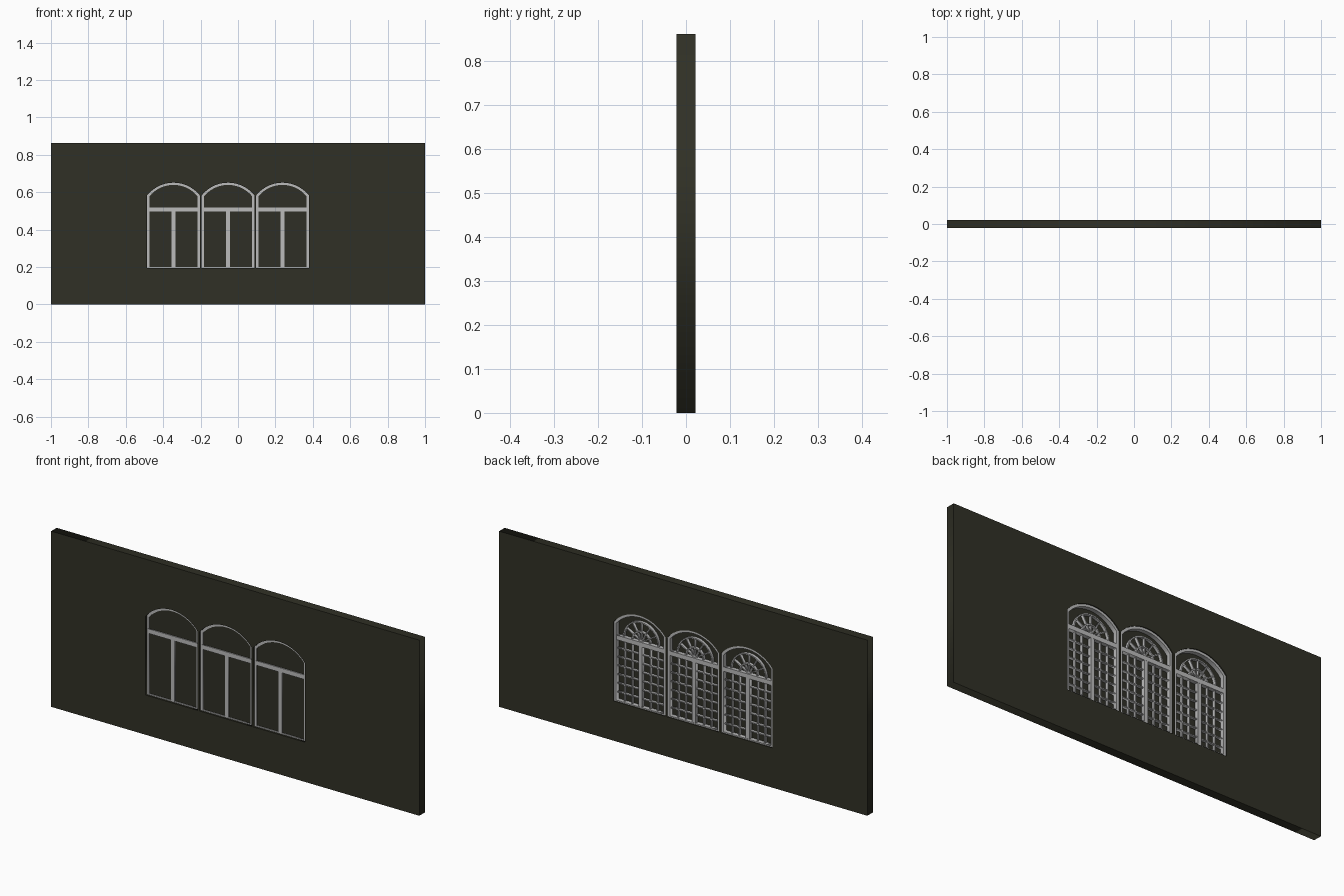
import bpy, math
from mathutils import Matrix

if "Cube" in bpy.data.objects:
    bpy.data.objects.remove(bpy.data.objects["Cube"])


def material(name, rgb):
    m = bpy.data.materials.new(name)
    m.diffuse_color = (*rgb, 1)
    m.use_nodes = True
    m.node_tree.nodes["Principled BSDF"].inputs["Base Color"].default_value = m.diffuse_color
    return m


WALL = material("dark_olive_wall", (0.030, 0.030, 0.019))
GLASS = material("dark_glass", (0.028, 0.028, 0.019))
FRAME = material("light_grey_frame", (0.50, 0.50, 0.50))


def plate(name, loops, y0, y1, mat):
    """Flat outlines in x/z (inner loops become holes), extruded from y0 to y1."""
    cu = bpy.data.curves.new(name, 'CURVE')
    cu.dimensions = '2D'
    cu.fill_mode = 'BOTH'
    cu.extrude = (y1 - y0) / 2
    for loop in loops:
        s = cu.splines.new('POLY')
        s.points.add(len(loop) - 1)
        for p, (x, z) in zip(s.points, loop):
            p.co = (x, z, 0, 1)
        s.use_cyclic_u = True
    tmp = bpy.data.objects.new(name + "_outline", cu)
    bpy.context.collection.objects.link(tmp)
    bpy.context.view_layer.update()
    me = bpy.data.meshes.new_from_object(tmp.evaluated_get(bpy.context.evaluated_depsgraph_get()))
    bpy.data.objects.remove(tmp)
    me.transform(Matrix.Translation((0, (y0 + y1) / 2, 0)) @ Matrix.Rotation(math.pi / 2, 4, 'X'))
    me.materials.clear()
    me.materials.append(mat)
    ob = bpy.data.objects.new(name, me)
    bpy.context.collection.objects.link(ob)
    return ob


def rect(x0, x1, z0, z1):
    return [(x0, z0), (x1, z0), (x1, z1), (x0, z1)]


def arched(cx, hw, z0, spring, top, n=14):
    """Rectangle with a segmental arch on top."""
    rise = top - spring
    r = (hw * hw + rise * rise) / (2 * rise)
    a = math.asin(hw / r)
    pts = [(cx - hw, z0), (cx + hw, z0)]
    for i in range(n + 1):
        t = a - 2 * a * i / n
        pts.append((cx + r * math.sin(t), top - r + r * math.cos(t)))
    return pts


def half_ring(cx, cz, r, w, n=14):
    def arc(q):
        return [(cx + q * math.cos(math.pi * i / n), cz + q * math.sin(math.pi * i / n))
                for i in range(n + 1)]
    return arc(r + w / 2) + arc(r - w / 2)[::-1]


def bar(x0, z0, x1, z1, w):
    d = math.hypot(x1 - x0, z1 - z0)
    nx, nz = -(z1 - z0) / d * w / 2, (x1 - x0) / d * w / 2
    return [(x0 + nx, z0 + nz), (x0 - nx, z0 - nz), (x1 - nx, z1 - nz), (x1 + nx, z1 + nz)]


CENTRES = (-0.345, -0.053, 0.238)
HW, Z0, SPRING, TOP = 0.141, 0.195, 0.583, 0.651
TR0, TR1 = 0.497, 0.519        # transom heights
T = 0.012                      # frame width
B0, B1 = -0.004, 0.010         # glazing bar depth, behind the glass

# wall with three arched openings
plate("wall", [rect(-1, 1, 0, 0.862)] + [arched(c, HW, Z0, SPRING, TOP) for c in CENTRES],
      -0.0215, 0.0215, WALL)

for k, c in enumerate(CENTRES):
    n = "window_%d_" % (k + 1)
    inner = arched(c, HW - T, Z0 + 0.006, SPRING - 0.005, TOP - T)
    plate(n + "frame", [arched(c, HW, Z0, SPRING, TOP), inner], -0.012, 0.017, FRAME)
    plate(n + "glass", [arched(c, HW - 0.004, Z0 + 0.003, SPRING, TOP - 0.004)],
          -0.008, -0.004, GLASS)
    plate(n + "transom", [rect(c - HW + 0.003, c + HW - 0.003, TR0, TR1)], -0.013, 0.016, FRAME)
    plate(n + "mullion", [rect(c - 0.010, c + 0.010, Z0 + 0.003, TR0 + 0.002)],
          -0.0125, 0.0155, FRAME)

    # small-pane grid on the back: three columns per leaf, seven rows
    col = (HW - T - 0.010) / 3
    for side in (-1, 1):
        for i in (1, 2):
            x = c + side * (0.010 + col * i)
            plate(n + "upright_bar", [rect(x - 0.0025, x + 0.0025, Z0 + 0.004, TR0)], B0, B1, FRAME)
    for j in range(1, 7):
        z = Z0 + (TR0 - Z0) * j / 7
        plate(n + "cross_bar", [rect(c - HW + 0.01, c + HW - 0.01, z - 0.0025, z + 0.0025)],
              B0, B1 - 0.001, FRAME)

    # fanlight: two half rings and spokes
    for r in (0.048, 0.095):
        plate(n + "fan_ring", [half_ring(c, TR1 - 0.002, r, 0.006)], B0, B1, FRAME)
    for d in (30, 60, 90, 120, 150):
        a = math.radians(d)
        plate(n + "fan_spoke", [bar(c, TR1 - 0.002, c + 0.095 * math.cos(a),
                                    TR1 - 0.002 + 0.095 * math.sin(a), 0.005)],
              B0, B1 - 0.001, FRAME)
